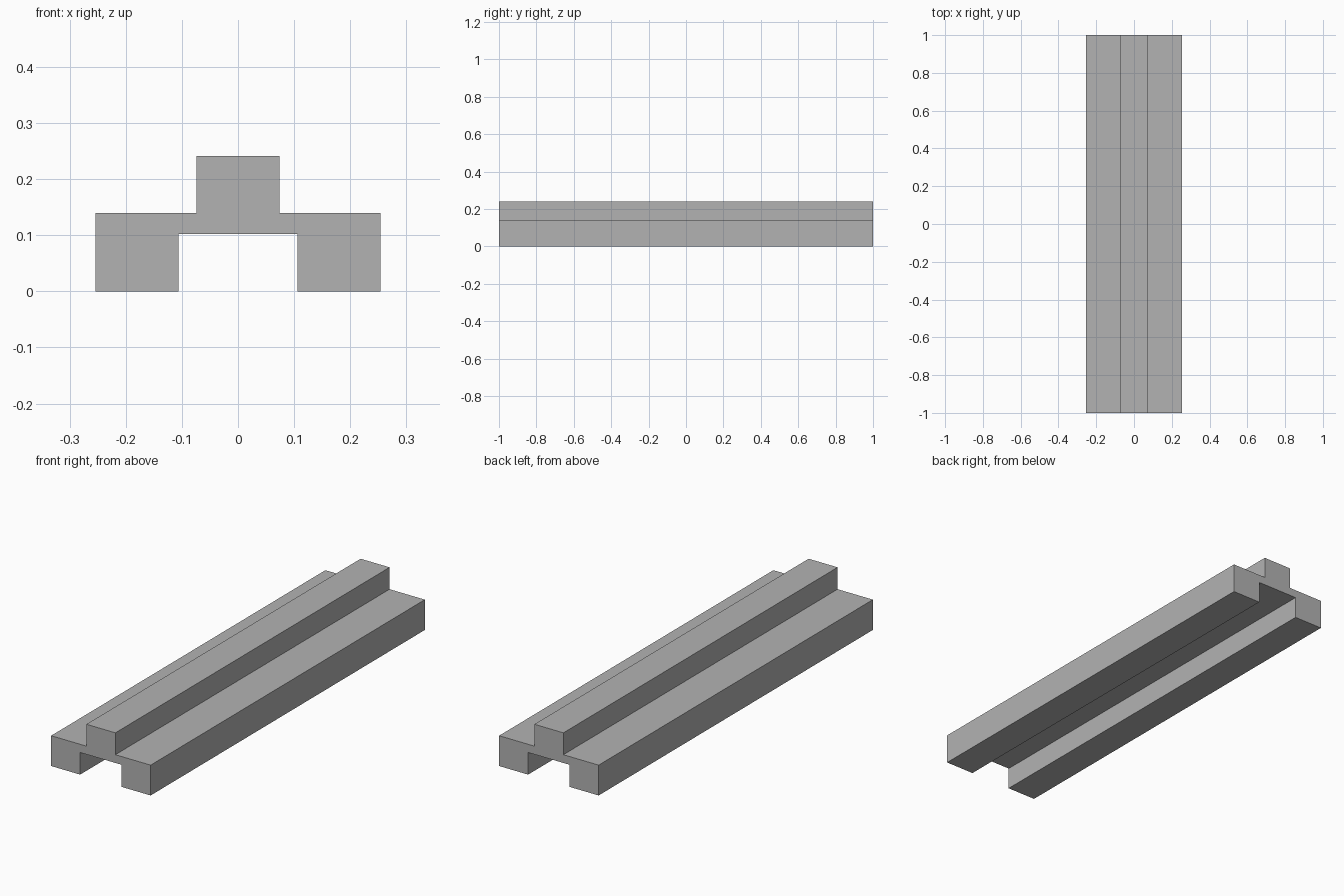
import bpy
import bmesh

cube = bpy.data.objects.get("Cube")
if cube:
    bpy.data.objects.remove(cube, do_unlink=True)

# Single plain grey
grey = bpy.data.materials.new("plain grey")
grey.use_nodes = True
colour = (0.45, 0.45, 0.45, 1)
grey.diffuse_color = colour
grey.node_tree.nodes["Principled BSDF"].inputs["Base Color"].default_value = colour

# Right half of the cross-section, from the groove ceiling round to the ridge top
half = [(0.106, 0.102), (0.106, 0), (0.254, 0),
        (0.254, 0.14), (0.074, 0.14), (0.074, 0.241)]
profile = half + [(-x, z) for x, z in reversed(half)]

# Rail: mirrored profile extruded along its length
bm = bmesh.new()
section = bm.faces.new([bm.verts.new((x, -1, z)) for x, z in profile])
extruded = bmesh.ops.extrude_face_region(bm, geom=[section], use_keep_orig=True)
moved = [v for v in extruded["geom"] if isinstance(v, bmesh.types.BMVert)]
bmesh.ops.translate(bm, verts=moved, vec=(0, 2, 0))
bmesh.ops.recalc_face_normals(bm, faces=bm.faces)

mesh = bpy.data.meshes.new("grooved_rail")
bm.to_mesh(mesh)
bm.free()
mesh.materials.append(grey)
rail = bpy.data.objects.new("grooved_rail", mesh)
bpy.context.collection.objects.link(rail)
